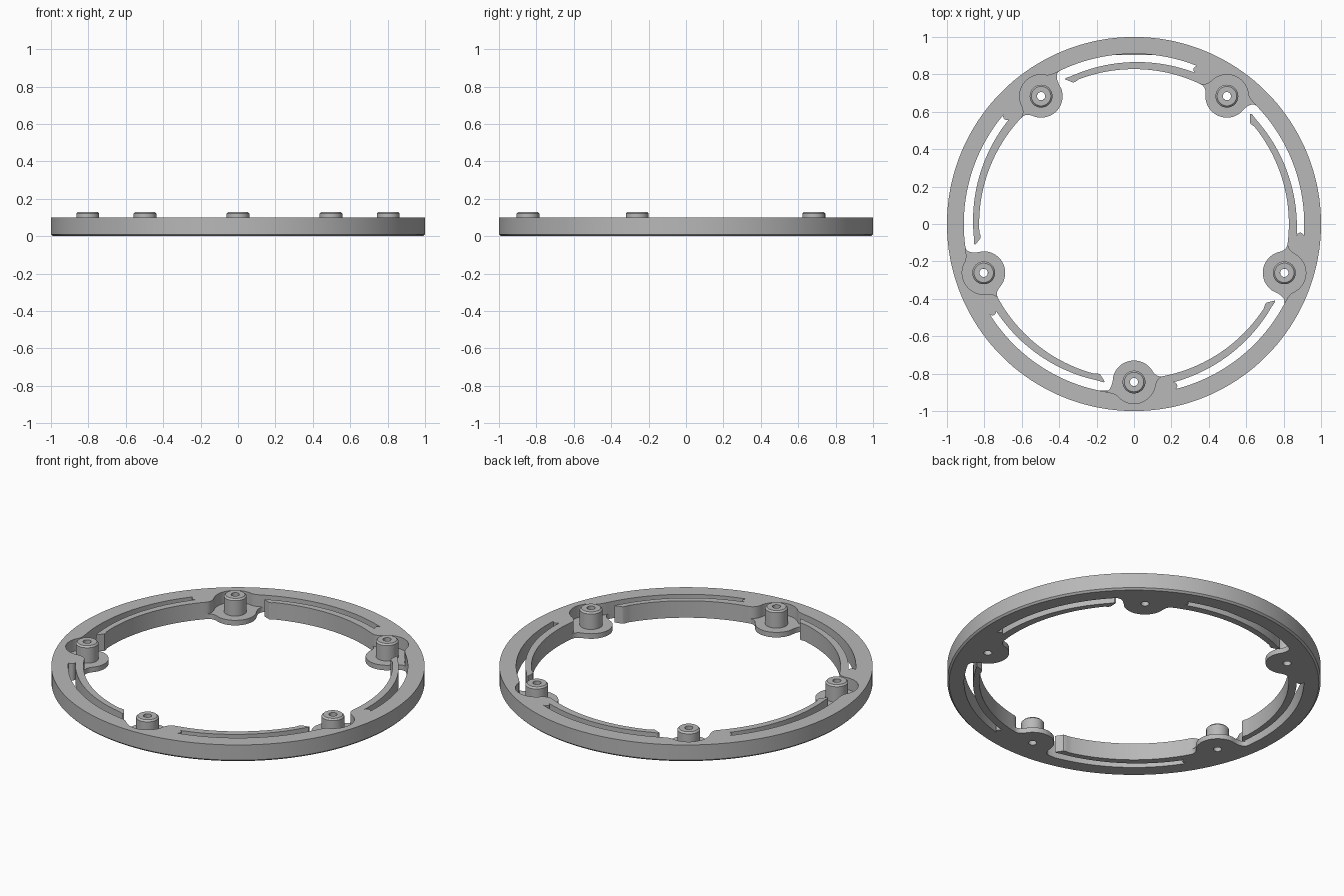
import bpy, bmesh, math
from mathutils import Vector, Matrix

cube = bpy.data.objects.get("Cube")
if cube:
    bpy.data.objects.remove(cube, do_unlink=True)

COUNT = 5
STEP = 360 / COUNT
BOSS_R, PAD_R, HOLE_R = 0.845, 0.115, 0.022
FLOOR, TOP, BOSS_TOP, CHAMFER = 0.03, 0.10, 0.13, 0.01
ARM_IN, SLOT_OUT = 0.828, 0.91

grey = bpy.data.materials.new("plain_grey")
grey.use_nodes = True
grey.diffuse_color = (0.48, 0.48, 0.48, 1)
grey.node_tree.nodes["Principled BSDF"].inputs["Base Color"].default_value = (0.48, 0.48, 0.48, 1)


def polar(r, deg, centre=0.0):
    a = math.radians(deg)
    return Vector((centre + r * math.cos(a), r * math.sin(a)))


def arc(r0, a0, a1, n, centre=0.0, r1=None):
    r1 = r0 if r1 is None else r1
    return [polar(r0 + (r1 - r0) * i / n, a0 + (a1 - a0) * i / n, centre) for i in range(n + 1)]


def blend(p, c, q, n=8):
    # quadratic fillet, end points left out
    return [p * (1 - t) ** 2 + c * 2 * t * (1 - t) + q * t * t for t in (i / n for i in range(1, n))]


def turned(points, deg):
    m = Matrix.Rotation(math.radians(deg), 2)
    return [m @ p for p in points]


def spring_arm():
    # inner edge, hooked tip, tapered outer edge, round slot end, slot outer edge
    pts = arc(ARM_IN, 10.5, 57, 32)
    pts += [polar(0.822, 58.5), polar(0.824, 59.3), polar(0.857, 61.5), polar(0.862, 61)]
    pts += arc(0.859, 59, 14, 32, r1=0.872)
    mid = polar((0.872 + SLOT_OUT) / 2, 13.8)
    half = (SLOT_OUT - 0.872) / 2
    pts += [mid + polar(half, 13.8 - 180 - 180 * i / 10 + 360) for i in range(1, 10)]
    return pts + arc(SLOT_OUT, 14, STEP - 10, 34)


def floor_sector():
    # pad edge, fillet, arm, corner, next pad edge
    pad = arc(PAD_R, 180, 125, 12, BOSS_R)
    arm = spring_arm()
    tail = arc(PAD_R, -105, -179, 16, BOSS_R)
    pts = pad + blend(pad[-1], polar(ARM_IN, 8.1), arm[0]) + arm
    corner = turned([polar(0.905, -7.5)], STEP)[0]
    tail = turned(tail, STEP)
    return pts + blend(arm[-1], corner, tail[0]) + tail


def wall_sector():
    # pocket wall, rounded arm root, arm, rounded lip into the next pocket
    pocket = arc(PAD_R, 0, 75, 16, BOSS_R)
    arm = spring_arm()
    tail = turned(arc(PAD_R, -50, -2, 12, BOSS_R), STEP)
    pts = pocket + blend(pocket[-1], Vector((0.826, 0.118)), arm[0]) + arm
    corner = turned([Vector((0.904, -0.103))], STEP)[0]
    return pts + blend(arm[-1], corner, tail[0]) + tail


def whole(sector):
    return [p for k in range(COUNT) for p in turned(sector, -90 + STEP * k)]


def link(name, mesh):
    ob = bpy.data.objects.new(name, mesh)
    bpy.context.collection.objects.link(ob)
    mesh.materials.clear()
    mesh.materials.append(grey)
    bpy.ops.object.select_all(action='DESELECT')
    ob.select_set(True)
    bpy.context.view_layer.objects.active = ob
    bpy.ops.object.shade_smooth_by_angle(angle=math.radians(30))
    return ob


def plate(name, loops, z0, z1, chamfer=0):
    # filled flat curve with holes, turned into a mesh
    cu = bpy.data.curves.new(name + "_outline", 'CURVE')
    cu.dimensions = '2D'
    cu.fill_mode = 'BOTH'
    cu.extrude = (z1 - z0) / 2
    for loop in loops:
        sp = cu.splines.new('POLY')
        sp.points.add(len(loop) - 1)
        for pt, p in zip(sp.points, loop):
            pt.co = (p.x, p.y, 0, 1)
        sp.use_cyclic_u = True
    tmp = bpy.data.objects.new(name + "_outline", cu)
    bpy.context.collection.objects.link(tmp)
    deps = bpy.context.evaluated_depsgraph_get()
    mesh = bpy.data.meshes.new_from_object(tmp.evaluated_get(deps))
    bpy.data.objects.remove(tmp, do_unlink=True)
    mesh.name = name
    bm = bmesh.new()
    bm.from_mesh(mesh)
    bmesh.ops.translate(bm, verts=bm.verts, vec=(0, 0, (z0 + z1) / 2))
    bmesh.ops.remove_doubles(bm, verts=bm.verts, dist=1e-5)
    if chamfer:
        bmesh.ops.bisect_plane(bm, geom=bm.verts[:] + bm.edges[:] + bm.faces[:],
                               plane_co=(0, 0, z0 + chamfer), plane_no=(0, 0, 1))
        for v in bm.verts:
            if v.co.z < z0 + 1e-4 and v.co.xy.length > 0.995:
                v.co.xy *= 1 - chamfer
    bmesh.ops.recalc_face_normals(bm, faces=bm.faces)
    bm.to_mesh(mesh)
    bm.free()
    return link(name, mesh)


# Ring floor with round pads, and the taller ring with spring arms
rim = arc(1, 0, 358, 179)
holes = [turned(arc(HOLE_R, 0, 345, 23, BOSS_R), -90 + STEP * k) for k in range(COUNT)]
plate("ring_floor", [rim, whole(floor_sector())] + holes, 0, FLOOR, CHAMFER)
plate("ring_wall_and_spring_arms", [rim, whole(wall_sector())], FLOOR, TOP)

# Hollow bosses, turned from a profile
profile = [(HOLE_R, FLOOR), (HOLE_R, BOSS_TOP), (0.052, BOSS_TOP), (0.061, BOSS_TOP - 0.009), (0.061, FLOOR)]
for k in range(COUNT):
    bm = bmesh.new()
    vs = [bm.verts.new((r, 0, z)) for r, z in profile]
    es = [bm.edges.new(pair) for pair in zip(vs, vs[1:])]
    bmesh.ops.spin(bm, geom=vs + es, cent=(0, 0, 0), axis=(0, 0, 1),
                   angle=math.tau, steps=48, use_merge=True)
    bmesh.ops.remove_doubles(bm, verts=bm.verts, dist=1e-5)
    bmesh.ops.recalc_face_normals(bm, faces=bm.faces)
    mesh = bpy.data.meshes.new("boss")
    bm.to_mesh(mesh)
    bm.free()
    spot = polar(BOSS_R, -90 + STEP * k)
    link(f"boss_{k + 1}", mesh).location = (spot.x, spot.y, 0)
